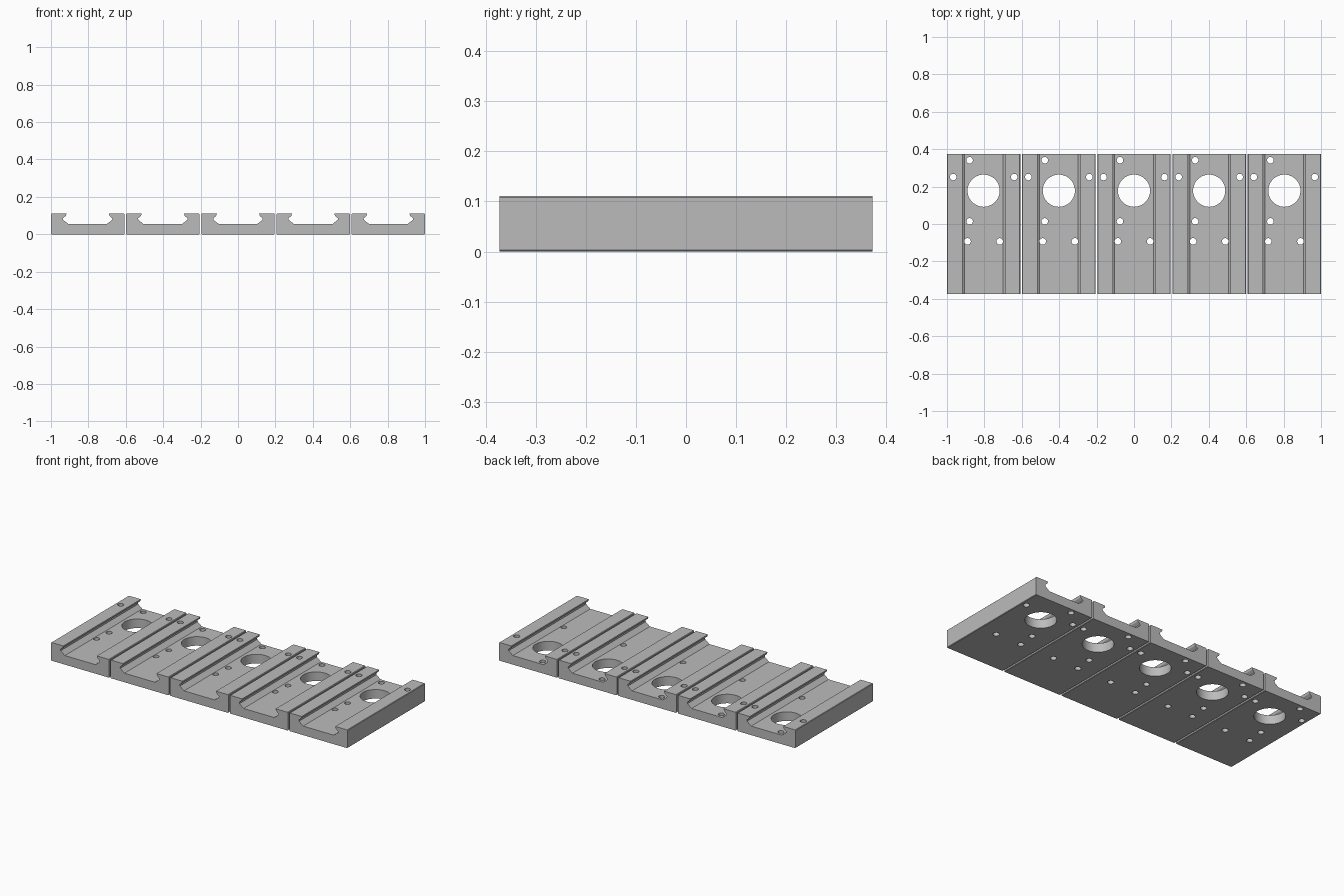
import bpy, bmesh, math
from mathutils import Matrix

if "Cube" in bpy.data.objects:
    bpy.data.objects.remove(bpy.data.objects["Cube"])

PITCH, HALF_W, HALF_D, HEIGHT = 0.402, 0.196, 0.373, 0.111
C = 0.003  # edge chamfer

metal = bpy.data.materials.new("light_grey")
metal.diffuse_color = (0.5, 0.5, 0.5, 1)
metal.use_nodes = True
metal.node_tree.nodes["Principled BSDF"].inputs["Base Color"].default_value = metal.diffuse_color

# Right half of the plate section (x, z), bottom to groove floor; mirrored below
half = [(HALF_W - C, 0), (HALF_W, C), (HALF_W, HEIGHT - C), (HALF_W - C, HEIGHT),
        (0.113, HEIGHT), (0.117, 0.098), (0.132, 0.086), (0.131, 0.077), (0.103, 0.055)]
section = half + [(-x, z) for x, z in reversed(half)]

# Holes: x, y, radius
S = 0.0175
holes = [(0, 0.178, 0.086),
         (-0.163, 0.251, S), (0.163, 0.251, S),
         (-0.075, 0.341, S), (-0.075, 0.014, S),
         (-0.086, -0.093, S), (0.086, -0.093, S)]


def make_object(name, bm):
    bmesh.ops.recalc_face_normals(bm, faces=bm.faces)
    mesh = bpy.data.meshes.new(name)
    bm.to_mesh(mesh)
    bm.free()
    obj = bpy.data.objects.new(name, mesh)
    bpy.context.collection.objects.link(obj)
    return obj


# Dovetail plate, extruded front to back
bm = bmesh.new()
face = bm.faces.new([bm.verts.new((x, -HALF_D, z)) for x, z in section])
ext = bmesh.ops.extrude_face_region(bm, geom=[face])
bmesh.ops.translate(bm, vec=(0, 2 * HALF_D, 0),
                    verts=[v for v in ext["geom"] if isinstance(v, bmesh.types.BMVert)])
plate = make_object("plate", bm)
plate.data.materials.append(metal)

# Drill for all holes
bm = bmesh.new()
for x, y, r in holes:
    bmesh.ops.create_cone(bm, cap_ends=True, segments=48 if r > 0.05 else 24,
                          radius1=r, radius2=r, depth=0.4,
                          matrix=Matrix.Translation((x, y, 0.05)))
drill = make_object("hole_cutter", bm)
drill.data.materials.append(metal)
drill.hide_render = True

cut = plate.modifiers.new("holes", 'BOOLEAN')
cut.operation = 'DIFFERENCE'
cut.solver = 'EXACT'
cut.object = drill
bpy.context.view_layer.objects.active = plate
plate.select_set(True)
bpy.ops.object.modifier_apply(modifier=cut.name)
bpy.data.objects.remove(drill)

# Smooth hole walls, sharp machined edges
bpy.ops.object.shade_smooth_by_angle(angle=math.radians(20))

# Row of five identical plates
plate.name = "plate_1"
plate.location.x = -2 * PITCH
for i in range(1, 5):
    copy = plate.copy()
    copy.name = f"plate_{i + 1}"
    copy.location.x = (i - 2) * PITCH
    bpy.context.collection.objects.link(copy)
